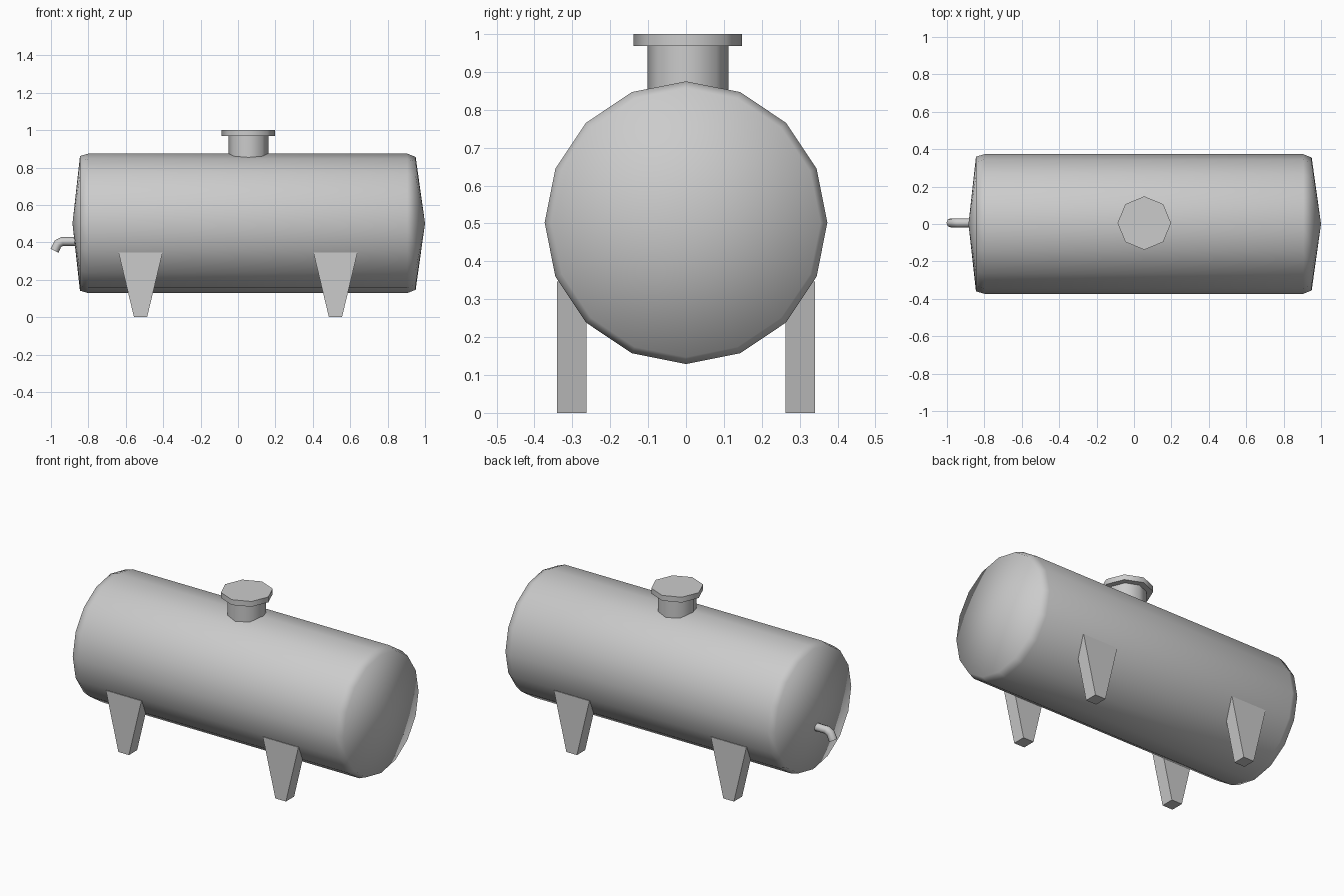
import bpy, bmesh, math
from mathutils import Vector, Matrix

cube = bpy.data.objects.get("Cube")
if cube:
    bpy.data.objects.remove(cube)

steel = bpy.data.materials.new("grey_steel")
steel.use_nodes = True
GREY = (0.6, 0.6, 0.6, 1)
steel.diffuse_color = GREY
steel.node_tree.nodes["Principled BSDF"].inputs["Base Color"].default_value = GREY


def finish(name, bm, smooth=None):
    """Turn a bmesh into a named object, optionally smooth shaded."""
    bmesh.ops.recalc_face_normals(bm, faces=bm.faces)
    mesh = bpy.data.meshes.new(name)
    bm.to_mesh(mesh)
    bm.free()
    obj = bpy.data.objects.new(name, mesh)
    bpy.context.collection.objects.link(obj)
    mesh.materials.append(steel)
    if smooth:
        bpy.ops.object.select_all(action='DESELECT')
        obj.select_set(True)
        bpy.context.view_layer.objects.active = obj
        bpy.ops.object.shade_smooth_by_angle(angle=math.radians(smooth))
    return obj


def loft(name, rings, sides, smooth):
    """Skin circular rings (centre, axis, radius); zero radius makes a tip."""
    bm = bmesh.new()
    loops = []
    for centre, axis, radius in rings:
        axis = Vector(axis).normalized()
        u = Vector((0, 1, 0))
        v = axis.cross(u)
        count = sides if radius else 1
        turn = [math.tau * i / sides for i in range(count)]
        loops.append([bm.verts.new(Vector(centre) + radius * (u * math.cos(a) + v * math.sin(a)))
                      for a in turn])
    for a, b in zip(loops, loops[1:]):
        for i in range(sides):
            j = (i + 1) % sides
            quad = [a[i % len(a)], a[j % len(a)], b[j % len(b)], b[i % len(b)]]
            bm.faces.new(list(dict.fromkeys(quad)))
    for end in (loops[0], loops[-1]):
        if len(end) > 2:
            bm.faces.new(end)
    return finish(name, bm, smooth)


# Tank barrel with chamfered rims and shallow conical ends
profile = [(-0.885, 0), (-0.845, 0.36), (-0.80, 0.373), (0.905, 0.373), (0.95, 0.355), (1.0, 0)]
loft("tank", [((x, 0, 0.502), (1, 0, 0), r) for x, r in profile], 16, 75)

# Manhole neck and lid
UP = (0, 0, 1)
loft("hatch_neck", [((0.055, 0.005, z), UP, 0.107) for z in (0.8, 0.975)], 8, 50)
loft("hatch_lid", [((0.055, 0.005, z), UP, 0.143) for z in (0.968, 1.0)], 8, 50)

# Bent drain pipe
path = [(-0.86, 0.405), (-0.94, 0.405), (-0.963, 0.393), (-0.981, 0.355)]
axes = [(-1, 0, 0), (-1, 0, -0.25), (-1, 0, -1), (-0.45, 0, -0.9)]
loft("drain_pipe", [((x, 0.006, z), d, 0.024) for (x, z), d in zip(path, axes)], 8, 50)

# Tapered legs
for end, sx in (("left", 1), ("right", -1)):
    for side, sy in (("front", -1), ("back", 1)):
        bm = bmesh.new()
        bmesh.ops.create_cube(bm, size=1)
        for v in bm.verts:
            half = 0.118 if v.co.z > 0 else 0.035
            v.co = (sx * 0.521 + math.copysign(half, v.co.x),
                    sy * 0.301 + v.co.y * 0.078,
                    0.347 if v.co.z > 0 else 0)
        finish(f"{side}_{end}_leg", bm)
